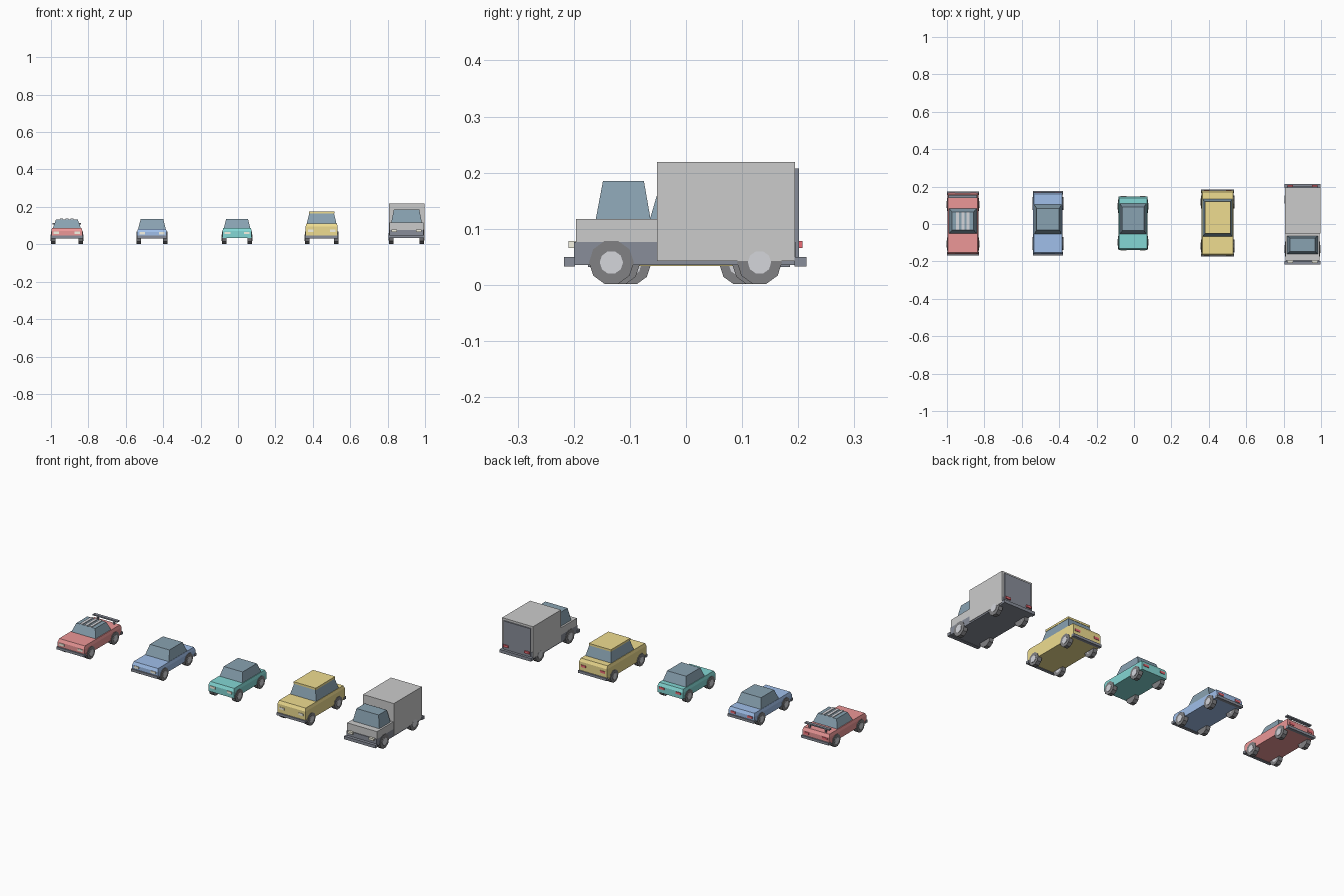
import bpy, bmesh, math
from mathutils import Matrix

if "Cube" in bpy.data.objects:
    bpy.data.objects.remove(bpy.data.objects["Cube"])

MATS = {}
COLOURS = {
    "red": (0.84, 0.31, 0.31), "blue": (0.35, 0.52, 0.82), "teal": (0.23, 0.68, 0.66),
    "yellow": (0.86, 0.72, 0.28), "light": (0.84, 0.85, 0.86), "dark": (0.25, 0.27, 0.32),
    "glass": (0.25, 0.36, 0.44), "tyre": (0.22, 0.22, 0.23), "hub": (0.66, 0.67, 0.71),
    "lamp": (0.93, 0.91, 0.78), "tail": (0.85, 0.15, 0.18),
}


def finish(name, bm, colour):
    bmesh.ops.recalc_face_normals(bm, faces=bm.faces)
    me = bpy.data.meshes.new(name)
    bm.to_mesh(me)
    bm.free()
    ob = bpy.data.objects.new(name, me)
    bpy.context.collection.objects.link(ob)
    if colour not in MATS:
        MATS[colour] = bpy.data.materials.new(colour)
        MATS[colour].diffuse_color = (*COLOURS[colour], 1)
    me.materials.append(MATS[colour])
    return ob


def frustum(name, colour, cx, levels):
    """Stack of rectangles, each given as (z, half width, front y, back y)."""
    bm = bmesh.new()
    rings = [[bm.verts.new((cx + sx * w, y, z))
              for sx, y in ((-1, y0), (1, y0), (1, y1), (-1, y1))]
             for z, w, y0, y1 in levels]
    bm.faces.new(rings[0])
    bm.faces.new(rings[-1])
    for a, b in zip(rings, rings[1:]):
        for i in range(4):
            j = (i + 1) % 4
            bm.faces.new((a[i], a[j], b[j], b[i]))
    return finish(name, bm, colour)


def box(name, colour, cx, w, y0, y1, z0, z1):
    return frustum(name, colour, cx, [(z0, w, y0, y1), (z1, w, y0, y1)])


def disc(name, colour, x, y, z, r, depth, sides=10):
    bm = bmesh.new()
    m = Matrix.Translation((x, y, z)) @ Matrix.Rotation(math.pi / 2, 4, 'Y')
    bmesh.ops.create_cone(bm, cap_ends=True, segments=sides, radius1=r, radius2=r,
                          depth=depth, matrix=m)
    finish(name, bm, colour)


def wheels(kind, cx, half, ys, r):
    for y in ys:
        for s in (-1, 1):
            disc(kind + "_tyre", "tyre", cx + s * (half - 0.011), y, r, r, 0.024)
            disc(kind + "_hub", "hub", cx + s * (half - 0.010), y, r, r * 0.52, 0.026)


def lamps(kind, cx, half, front, back, z):
    for s in (-1, 1):
        x = cx + s * (half - 0.029)
        box(kind + "_headlight", "lamp", x, 0.015, front - 0.003, front + 0.01, z - 0.006, z + 0.006)
        box(kind + "_tail_light", "tail", x, 0.015, back - 0.01, back + 0.003, z - 0.006, z + 0.006)


def car(kind, colour, cx, half, front, back, top, cabin, roof, axles, bumper=True):
    # body with a slightly set-back upper half
    mid = top - 0.016
    frustum(kind + "_body", colour, cx, [
        (0.034, half - 0.002, front + 0.004, back - 0.004),
        (mid, half - 0.002, front + 0.004, back - 0.004),
        (top, half - 0.006, front + 0.012, back - 0.012)])
    # tapered glass cabin
    frustum(kind + "_cabin", "glass", cx, [(top - 0.002, *cabin), roof])
    if bumper:
        box(kind + "_front_bumper", "dark", cx, half, front - 0.003, front + 0.015, 0.032, 0.046)
        box(kind + "_rear_bumper", "dark", cx, half, back - 0.015, back + 0.003, 0.032, 0.046)
    wheels(kind, cx, half, axles, 0.035)
    lamps(kind, cx, half, front + 0.004, back - 0.004, (0.046 + mid) / 2 + 0.003)


# sports car with roof stripes and spoiler
X = -0.915
car("sports_car", "red", X, 0.085, -0.165, 0.17, 0.088,
    (0.075, -0.053, 0.085), (0.133, 0.058, -0.032, 0.065), (-0.107, 0.105))
for dx in (-0.028, 0, 0.028):
    box("sports_car_roof_stripe", "hub", X + dx, 0.008, -0.032, 0.065, 0.131, 0.137)
box("sports_car_spoiler", "dark", X, 0.076, 0.138, 0.156, 0.106, 0.113)
for s in (-1, 1):
    box("sports_car_spoiler_post", "dark", X + s * 0.05, 0.004, 0.142, 0.152, 0.08, 0.107)

# saloon
car("saloon", "blue", -0.46, 0.081, -0.165, 0.173, 0.083,
    (0.074, -0.055, 0.105), (0.136, 0.06, -0.032, 0.083), (-0.105, 0.11))

# small hatchback
car("hatchback", "teal", -0.005, 0.08, -0.144, 0.15, 0.086,
    (0.071, -0.055, 0.11), (0.136, 0.058, -0.035, 0.09), (-0.098, 0.095), bumper=False)

# off-roader with solid roof
X = 0.447
car("off_roader", "yellow", X, 0.088, -0.172, 0.182, 0.11,
    (0.08, -0.067, 0.133), (0.166, 0.066, -0.05, 0.117), (-0.118, 0.118))
box("off_roader_roof", "yellow", X, 0.068, -0.052, 0.119, 0.165, 0.176)

# delivery truck
X = 0.901
box("truck_chassis", "dark", X, 0.092, -0.2, 0.195, 0.035, 0.076)
box("truck_front_bumper", "dark", X, 0.096, -0.217, -0.198, 0.033, 0.05)
box("truck_rear_bumper", "dark", X, 0.096, 0.193, 0.215, 0.033, 0.05)
box("truck_hood", "light", X, 0.092, -0.196, -0.05, 0.075, 0.117)
frustum("truck_cabin", "glass", X, [(0.116, 0.082, -0.161, -0.063),
                                    (0.185, 0.068, -0.148, -0.075)])
box("truck_cargo_box", "light", X, 0.095, -0.052, 0.194, 0.043, 0.219)
box("truck_rear_door", "dark", X, 0.083, 0.19, 0.201, 0.05, 0.207)
wheels("truck", X, 0.093, (-0.133, 0.131), 0.04)
lamps("truck", X, 0.094, -0.206, 0.205, 0.072)

for m in bpy.data.materials:
    if m.users and not m.is_grease_pencil:
        m.use_nodes = True
        m.node_tree.nodes["Principled BSDF"].inputs["Base Color"].default_value = m.diffuse_color
